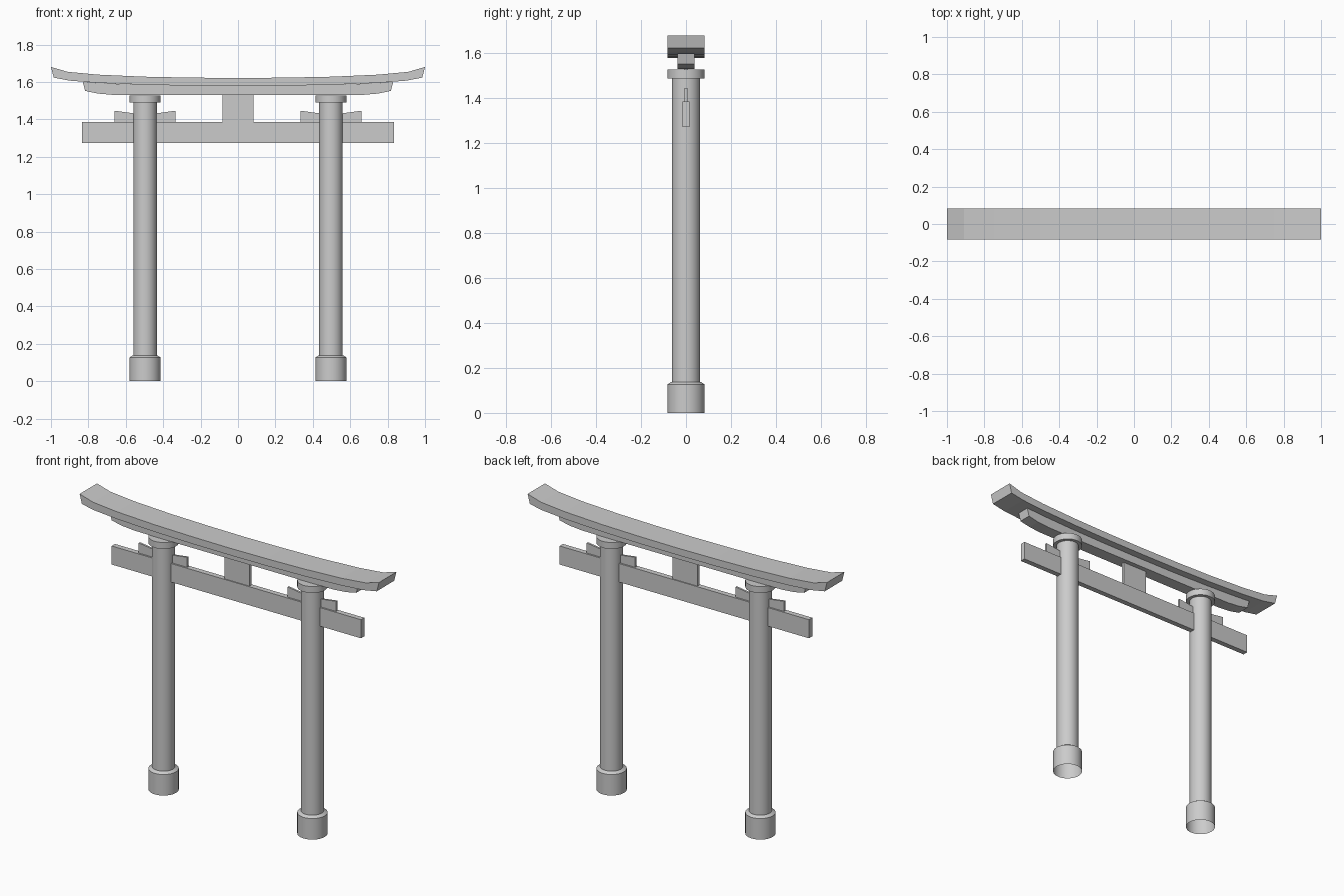
import bpy, bmesh
from math import cos, sin, tau, radians

if "Cube" in bpy.data.objects:
    bpy.data.objects.remove(bpy.data.objects["Cube"])


def make_object(name, bm):
    bmesh.ops.recalc_face_normals(bm, faces=bm.faces)
    mesh = bpy.data.meshes.new(name)
    bm.to_mesh(mesh)
    bm.free()
    obj = bpy.data.objects.new(name, mesh)
    bpy.context.collection.objects.link(obj)
    return obj


def slab(name, top, bottom, half_y):
    """Strip between matching top and bottom (x, z) lines, thickened along y."""
    bm = bmesh.new()
    rings = []
    for (xt, zt), (xb, zb) in zip(top, bottom):
        rings.append([bm.verts.new(c) for c in (
            (xt, -half_y, zt), (xt, half_y, zt), (xb, half_y, zb), (xb, -half_y, zb))])
    for a, b in zip(rings, rings[1:]):
        for i in range(4):
            j = (i + 1) % 4
            bm.faces.new((a[i], a[j], b[j], b[i]))
    bm.faces.new(rings[0])
    bm.faces.new(rings[-1][::-1])
    return make_object(name, bm)


def mirrored(half):
    """Full left-to-right line from a half line that starts at x = 0."""
    return [(-x, z) for x, z in half[:0:-1]] + half


def lathe(name, profile, x, sides=32):
    """Revolve (radius, z) points about a vertical axis at x; radius 0 closes."""
    bm = bmesh.new()
    rings = []
    for r, z in profile:
        n = sides if r else 1
        rings.append([bm.verts.new((x + r * cos(tau * i / sides), r * sin(tau * i / sides), z))
                      for i in range(n)])
    for a, b in zip(rings, rings[1:]):
        for i in range(sides):
            j = (i + 1) % sides
            quad = [a[i % len(a)], a[j % len(a)], b[j % len(b)], b[i % len(b)]]
            bm.faces.new(list(dict.fromkeys(quad)))
    obj = make_object(name, bm)
    bpy.ops.object.select_all(action='DESELECT')
    obj.select_set(True)
    bpy.context.view_layer.objects.active = obj
    bpy.ops.object.shade_smooth_by_angle(angle=radians(30))
    return obj


# Curved top lintel with raised tips
slab("top_lintel",
     mirrored([(0, 1.621), (0.25, 1.623), (0.5, 1.628), (0.75, 1.639), (0.91, 1.654), (1.0, 1.68)]),
     mirrored([(0, 1.579), (0.25, 1.58), (0.5, 1.585), (0.75, 1.595), (0.9, 1.607), (0.985, 1.623)]),
     0.083)

# Narrower lintel underneath
slab("second_lintel",
     mirrored([(0, 1.579), (0.25, 1.58), (0.5, 1.585), (0.67, 1.591), (0.75, 1.595), (0.83, 1.6)]),
     mirrored([(0, 1.53), (0.25, 1.53), (0.5, 1.53), (0.67, 1.531), (0.75, 1.538), (0.817, 1.552)]),
     0.038)

# Straight tie beam and centre strut
slab("tie_beam", [(-0.833, 1.385), (0.833, 1.385)], [(-0.833, 1.273), (0.833, 1.273)], 0.016)
slab("centre_strut", [(-0.083, 1.531), (0.083, 1.531)], [(-0.083, 1.385), (0.083, 1.385)], 0.01)

for side, x in (("left", -0.497), ("right", 0.497)):
    # Pillar: open-bottomed base collar, shaft and cap disc
    lathe(side + "_base", [(0.083, 0), (0.083, 0.127), (0.066, 0.138), (0.062, 0.138)], x)
    lathe(side + "_pillar", [(0.063, 0.13), (0.063, 1.495)], x)
    lathe(side + "_cap", [(0, 1.489), (0.083, 1.489), (0.083, 1.528), (0, 1.528)], x)
    # Wedge driven through the pillar above the tie beam
    slab(side + "_wedge",
         [(x - 0.162, 1.446), (x - 0.06, 1.432), (x + 0.06, 1.432), (x + 0.162, 1.446)],
         [(x + d, 1.385) for d in (-0.162, -0.06, 0.06, 0.162)], 0.006)
